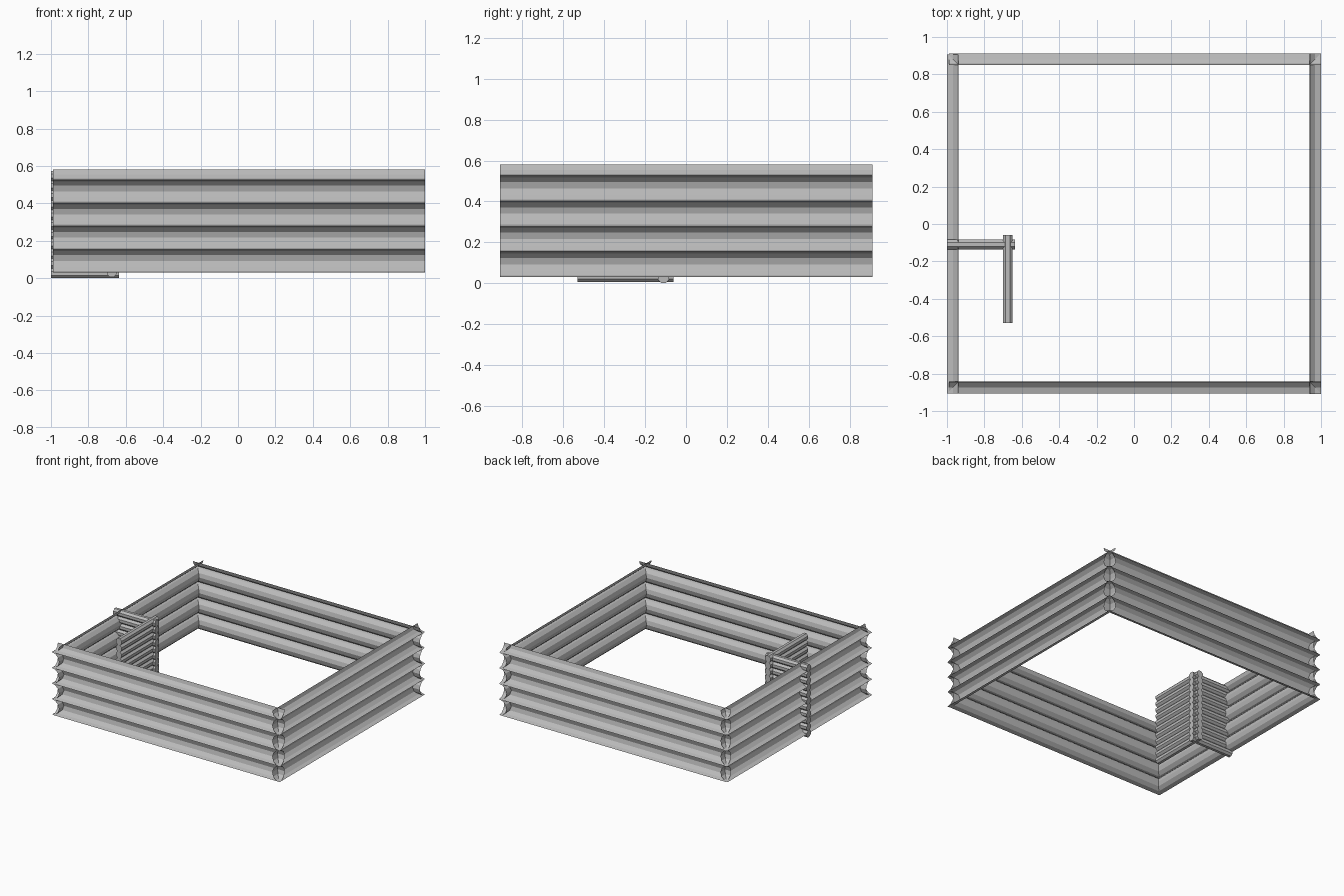
import bpy, bmesh
from math import sin, cos, pi
from mathutils import Vector, Matrix

if "Cube" in bpy.data.objects:
    bpy.data.objects.remove(bpy.data.objects["Cube"], do_unlink=True)

grey = bpy.data.materials.new("log grey")
grey.use_nodes = True
grey.diffuse_color = (0.5, 0.5, 0.5, 1)
grey.node_tree.nodes["Principled BSDF"].inputs["Base Color"].default_value = (0.5, 0.5, 0.5, 1)


def add_object(name, bm):
    mesh = bpy.data.meshes.new(name)
    bm.to_mesh(mesh)
    bm.free()
    mesh.materials.append(grey)
    obj = bpy.data.objects.new(name, mesh)
    bpy.context.collection.objects.link(obj)


# Scalloped wall section: four half-round hollows and a quarter on top
BASE, PITCH, DEPTH, TOP = 0.03, 0.124, 0.063, 0.58
profile = []
for course in range(4):
    for i in range(6):
        a = i * pi / 6
        profile.append((DEPTH * sin(a), BASE + PITCH * (course + (1 - cos(a)) / 2)))
crest = BASE + 4 * PITCH
for i in range(4):
    a = i * pi / 6
    profile.append((DEPTH * sin(a), crest + (TOP - crest) * (1 - cos(a))))


def wall(name, start, end, inward):
    """Sweep the section along a line; hollows open to the outside."""
    bm = bmesh.new()
    rows = []
    for p in (start, end):
        rows.append([bm.verts.new((p[0] + inward[0] * d, p[1] + inward[1] * d, z))
                     for d, z in profile])
    for i in range(len(profile) - 1):
        bm.faces.new((rows[0][i], rows[1][i], rows[1][i + 1], rows[0][i + 1]))
    add_object(name, bm)


# Outer walls, running past each other at the corners
F, B = -0.905, 0.912
wall("front_wall", (-0.99, F), (1, F), (0, 1))
wall("right_side_wall", (-1, B - 0.006), (-1, F), (1, 0))
wall("back_wall", (1, B), (-0.99, B), (0, -1))
wall("left_side_wall", (1, F - 0.005), (1, B), (-1, 0))

# Inner partition of small stacked logs
R, COUNT = 0.026, 11


def log_stack(name, start, end, lift):
    bm = bmesh.new()
    a, b = Vector((*start, 0)), Vector((*end, 0))
    turn = (b - a).to_track_quat('Z', 'Y').to_matrix().to_4x4()
    flat = Matrix.Rotation(pi / 8, 4, 'Z')
    for i in range(COUNT):
        mid = (a + b) / 2 + Vector((0, 0, R + lift + i * 2 * R))
        bmesh.ops.create_cone(bm, cap_ends=True, segments=8, radius1=R / cos(pi / 8),
                              radius2=R / cos(pi / 8), depth=(b - a).length,
                              matrix=Matrix.Translation(mid) @ turn @ flat)
    add_object(name, bm)


log_stack("partition_cross_logs", (-1, -0.11), (-0.635, -0.11), 0)
log_stack("partition_long_logs", (-0.675, -0.53), (-0.675, -0.06), 0.005)
